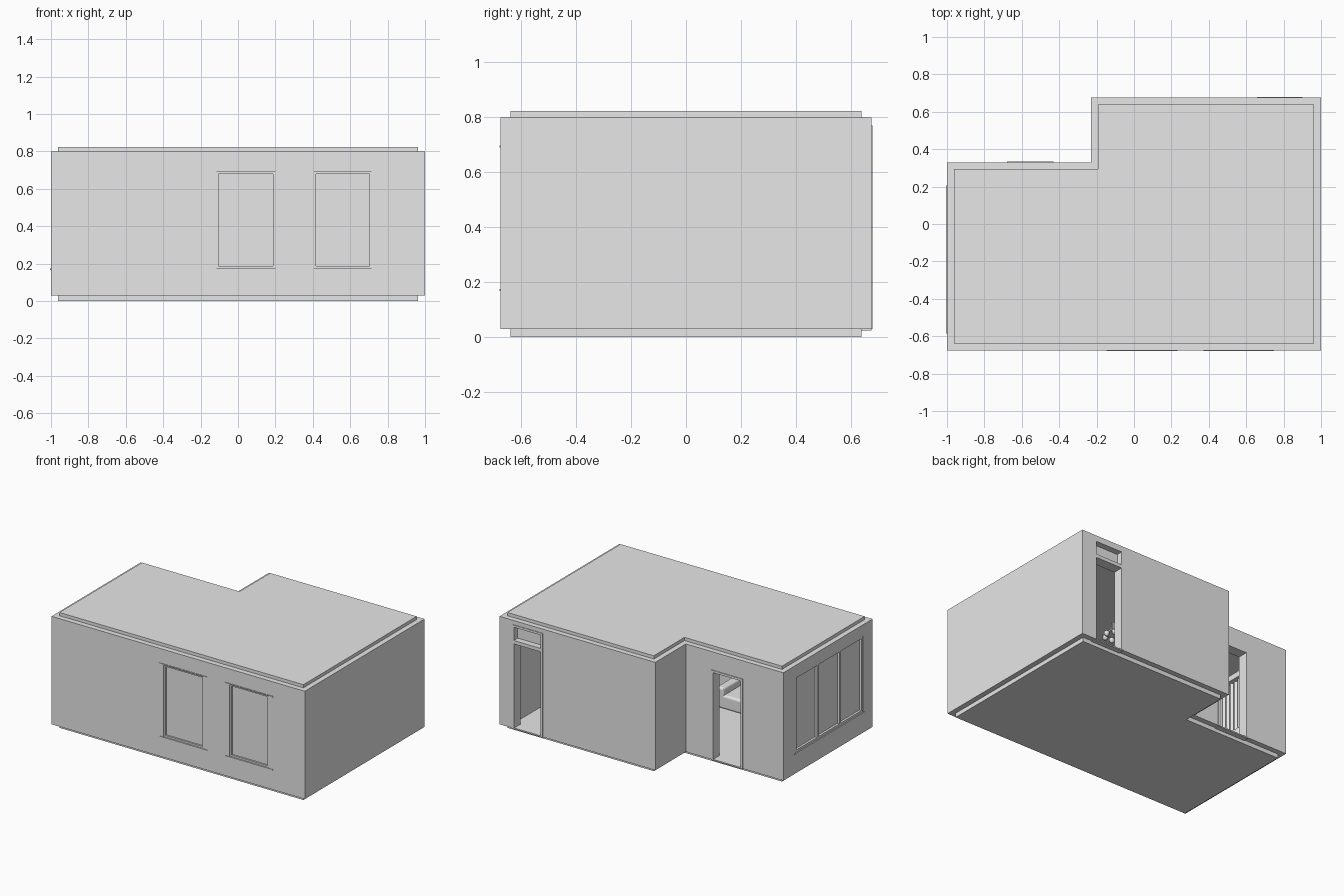
import bpy, bmesh, math
from mathutils import Vector

if "Cube" in bpy.data.objects:
    bpy.data.objects.remove(bpy.data.objects["Cube"], do_unlink=True)

grey = bpy.data.materials.new("plaster_grey")
grey.use_nodes = True
grey.diffuse_color = (0.8, 0.8, 0.8, 1)
grey.node_tree.nodes["Principled BSDF"].inputs["Base Color"].default_value = (0.8, 0.8, 0.8, 1)


def finish(name, bm):
    mesh = bpy.data.meshes.new(name)
    bmesh.ops.recalc_face_normals(bm, faces=bm.faces)
    bm.to_mesh(mesh)
    bm.free()
    mesh.materials.append(grey)
    obj = bpy.data.objects.new(name, mesh)
    bpy.context.collection.objects.link(obj)
    return obj


def box(name, lo, hi, bevel=0):
    bm = bmesh.new()
    bmesh.ops.create_cube(bm, size=1)
    for v in bm.verts:
        v.co = Vector([(a + b) / 2 + c * (b - a) for a, b, c in zip(lo, hi, v.co)])
    if bevel:
        bmesh.ops.bevel(bm, geom=bm.edges[:], offset=bevel, segments=3, profile=0.5, affect='EDGES')
    return finish(name, bm)


def outline(d):
    """L-shaped plan, inset by d"""
    l, r, f, b, nx, ny = -1 + d, 1 - d, -0.675 + d, 0.675 - d, -0.23 + d, 0.33 - d
    return [(l, f), (r, f), (r, b), (nx, b), (nx, ny), (l, ny)]


def slab(name, d, z0, z1):
    bm = bmesh.new()
    face = bm.faces.new([bm.verts.new((x, y, z0)) for x, y in outline(d)])
    new = bmesh.ops.extrude_face_region(bm, geom=[face])["geom"]
    bmesh.ops.translate(bm, verts=[v for v in new if isinstance(v, bmesh.types.BMVert)], vec=(0, 0, z1 - z0))
    return finish(name, bm)


# Floor, roof and hollow walls
WALL = 0.07
slab("floor_slab", 0.037, 0, 0.032)
slab("roof_slab", 0.037, 0.79, 0.823)
bm = bmesh.new()
rings = [[bm.verts.new((x, y, z)) for x, y in outline(d)]
         for d, z in ((0, 0.03), (0, 0.8), (WALL, 0.8), (WALL, 0.03))]
for a, b in zip(rings, rings[1:] + rings[:1]):
    for i in range(6):
        j = (i + 1) % 6
        bm.faces.new((a[i], a[j], b[j], b[i]))
walls = finish("walls", bm)


class Opening:
    """Places parts in a wall: u along it, depth inward from the outer face"""

    def __init__(self, name, axis, face, inward, u0, u1, z0, z1):
        self.name, self.axis, self.face, self.inward = name, axis, face, inward
        self.rect = (u0, u1, z0, z1)
        cutter = self.part("cutter", u0, u1, z0, z1, -0.05, WALL + 0.05)
        cutter.hide_render = True
        cutter.hide_viewport = True
        cut = walls.modifiers.new(name, 'BOOLEAN')
        cut.object, cut.operation, cut.solver = cutter, 'DIFFERENCE', 'EXACT'

    def part(self, label, u0, u1, z0, z1, d0, d1):
        p, q = sorted(self.face + self.inward * d for d in (d0, d1))
        if self.axis == 'x':
            lo, hi = (u0, p, z0), (u1, q, z1)
        else:
            lo, hi = (p, u0, z0), (q, u1, z1)
        return box(self.name + "_" + label, lo, hi)

    def frame(self, w, d0, d1, sides=("left", "right", "top", "bottom")):
        u0, u1, z0, z1 = self.rect
        bars = {"left": (u0, u0 + w, z0, z1), "right": (u1 - w, u1, z0, z1),
                "top": (u0, u1, z1 - w, z1), "bottom": (u0, u1, z0, z0 + w)}
        for s in sides:
            self.part("frame_" + s, *bars[s], d0, d1)


# Two front windows, with thin sills above and below
for side, u0, u1 in (("right", -0.115, 0.2), ("left", 0.405, 0.715)):
    win = Opening("front_window_" + side, 'x', -0.675, 1, u0, u1, 0.175, 0.69)
    win.frame(0.012, 0.006, 0.05)
    win.part("pane", u0, u1, 0.175, 0.69, 0.018, 0.03)
    for label, z in (("sill", 0.168), ("lintel", 0.69)):
        win.part(label, u0 - 0.033, u1 + 0.033, z, z + 0.007, -0.004, 0.02)

# Wide three-pane side window
win = Opening("side_window", 'y', -1, 1, -0.57, 0.19, 0.175, 0.72)
win.frame(0.016, 0.004, 0.05)
win.part("pane", -0.57, 0.19, 0.175, 0.72, 0.02, 0.03)
for i in (1, 2):
    y = -0.57 + 0.76 * i / 3
    win.part("mullion", y - 0.01, y + 0.01, 0.175, 0.72, 0.004, 0.05)
win.part("sill", -0.585, 0.205, 0.165, 0.175, -0.004, 0.03)

# Back doorway with a transom light, and notch doorway
door = Opening("back_door", 'x', 0.675, -1, 0.657, 0.9, 0.03, 0.77)
door.frame(0.016, -0.004, WALL, ("left", "right", "top"))
door.part("transom_bar", 0.657, 0.9, 0.635, 0.66, -0.004, WALL)
door.part("transom_pane", 0.673, 0.884, 0.66, 0.754, 0.04, 0.046)
door.part("threshold", 0.657, 0.9, 0.025, 0.034, 0, WALL)
door = Opening("notch_door", 'x', 0.33, -1, -0.68, -0.43, 0.03, 0.67)
door.frame(0.016, -0.004, WALL, ("left", "right", "top"))
door.part("threshold", -0.68, -0.43, 0.025, 0.034, 0, WALL)

# Pleated curtain and its rail inside the side window
bm = bmesh.new()
pairs = []
for i in range(121):
    y = -0.585 + 0.79 * i / 120
    x = -0.9 + 0.01 * math.sin(i * math.pi / 3)
    pairs.append([bm.verts.new((x, y, z)) for z in (0.06, 0.7)])
for a, b in zip(pairs, pairs[1:]):
    bm.faces.new((a[0], b[0], b[1], a[1]))
finish("curtain", bm)
box("curtain_rail", (-0.93, -0.59, 0.7), (-0.87, 0.21, 0.74))

# Sofa and armchair
box("sofa_base", (-0.55, -0.59, 0.032), (0, -0.34, 0.13), 0.015)
box("sofa_back", (-0.55, -0.6, 0.1), (0, -0.53, 0.26), 0.015)
for x in (-0.55, -0.06):
    box("sofa_arm", (x, -0.58, 0.05), (x + 0.06, -0.34, 0.18), 0.015)
box("armchair_seat", (-0.86, -0.12, 0.032), (-0.64, 0.1, 0.14), 0.02)
box("armchair_back", (-0.87, -0.12, 0.1), (-0.8, 0.1, 0.27), 0.02)

# Ceiling lamp: stem, hub and a ring of small shades
box("lamp_stem", (0.085, -0.105, 0.7), (0.095, -0.095, 0.8))
for i in range(6):
    a = i * math.tau / 6
    bm = bmesh.new()
    bmesh.ops.create_uvsphere(bm, u_segments=10, v_segments=6, radius=0.02)
    bmesh.ops.translate(bm, verts=bm.verts, vec=(0.09 + 0.055 * math.cos(a), -0.1 + 0.055 * math.sin(a), 0.69))
    finish("lamp_shade", bm)
box("lamp_hub", (0.04, -0.15, 0.7), (0.14, -0.05, 0.71))
